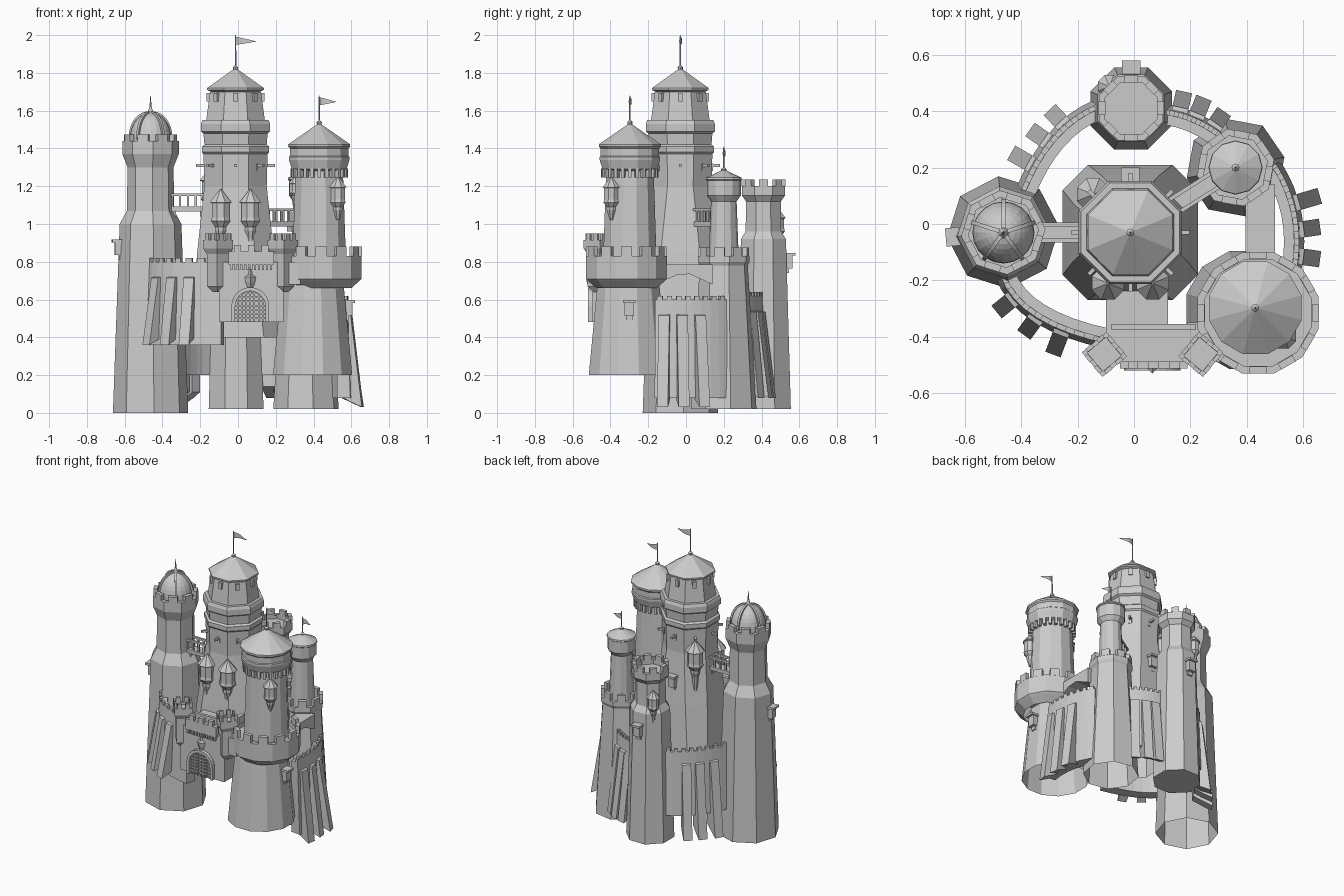
import bpy
from math import sin, cos, pi, atan2, radians
from mathutils import Vector, Matrix

if "Cube" in bpy.data.objects:
    bpy.data.objects.remove(bpy.data.objects["Cube"])

# ---------- helpers ----------
def mesh(name, verts, faces):
    me = bpy.data.meshes.new(name)
    me.from_pydata([tuple(v) for v in verts], [], faces)
    me.update()
    ob = bpy.data.objects.new(name, me)
    bpy.context.collection.objects.link(ob)
    return ob

def loft(name, rings, bottom=False, top=True):
    n = len(rings[0])
    verts = [v for r in rings for v in r]
    faces = [(k*n+i, k*n+(i+1) % n, (k+1)*n+(i+1) % n, (k+1)*n+i)
             for k in range(len(rings)-1) for i in range(n)]
    if bottom: faces.append(tuple(reversed(range(n))))
    if top: faces.append(tuple(range((len(rings)-1)*n, len(rings)*n)))
    return mesh(name, verts, faces)

def ring(c, r, z, n, rot=0):
    return [Vector((c[0]+r*cos(rot+2*pi*i/n), c[1]+r*sin(rot+2*pi*i/n), z)) for i in range(n)]

def lathe(name, c, profile, n=8, rot=0, bottom=False):
    return loft(name, [ring(c, r, z, n, rot) for r, z in profile], bottom)

def boxes(name, items):
    verts, faces = [], []
    for ctr, size, rot in items:
        m = Matrix.Translation(ctr) @ Matrix.Rotation(rot, 4, 'Z')
        b = len(verts)
        for z in (-.5, .5):
            for x, y in ((-.5, -.5), (.5, -.5), (.5, .5), (-.5, .5)):
                verts.append(m @ Vector((x*size[0], y*size[1], z*size[2])))
        faces += [tuple(b+i for i in f) for f in ((3, 2, 1, 0), (4, 5, 6, 7), (0, 1, 5, 4),
                                                  (1, 2, 6, 5), (2, 3, 7, 6), (3, 0, 4, 7))]
    return mesh(name, verts, faces)

def along(pts, k, frac, thick, z, h, closed=True):
    """merlon boxes, k on each edge of a polyline"""
    out = []
    for i in range(len(pts) if closed else len(pts)-1):
        a, b = Vector(pts[i][:2]), Vector(pts[(i+1) % len(pts)][:2])
        d = b-a
        for j in range(k):
            p = a+d*(j+.5)/k
            out.append(((p.x, p.y, z+h/2), (d.length/k*frac, thick, h), atan2(d.y, d.x)))
    return out

def merlons(name, c, r, z, n, rot=0, k=2, h=.04, thick=.025, frac=.55):
    boxes(name, along(ring(c, r, 0, n, rot), k, frac, thick, z, h))

def polar(c, r, deg):
    return (c[0]+r*cos(radians(deg)), c[1]+r*sin(radians(deg)))

def bartizan(name, c, tip, tail, s=1.0):
    z = tip
    lathe(name, c, [(.01, tail), (.022*s, z-.25*s), (.032*s, z-.22*s), (.032*s, z-.2*s), (.055*s, z-.17*s),
                    (.05*s, z-.15*s), (.05*s, z-.075*s), (.062*s, z-.07*s), (.004, z)], 8, pi/8, True)

def window_box(name, c, r, deg, z):
    """hooded window projecting from a tower face"""
    a = radians(deg)
    def P(d, zz): return polar(c, r+d, deg)+(zz,)
    boxes(name, [(P(0, z), (.05, .05, .07), a), (P(.005, z+.04), (.07, .065, .015), a),
                 (P(-.01, z-.045), (.03, .035, .03), a)])

def flag(name, c, z0, z1, zf, length):
    lathe(name+"_pole", c, [(.012, z0-.01), (.014, z0+.01), (.004, z0+.02), (.0035, z1-.01), (.001, z1)], 8)
    m = 7
    v = []
    for i in range(m):
        t = i/(m-1)
        y = c[1]+.008*sin(t*5)
        v += [(c[0]+t*length, y, zf+.022*(1-t)-.003*t), (c[0]+t*length, y, zf-.022*(1-t)-.004*t)]
    mesh(name, v, [(2*i, 2*i+1, 2*i+3, 2*i+2) for i in range(m-1)])

def bezier(a, b, c, n):
    a, b, c = Vector(a), Vector(b), Vector(c)
    ctl = 2*b-(a+c)/2
    return [a*(1-t)**2+ctl*2*t*(1-t)+c*t*t for t in [i/n for i in range(n+1)]]

def wall(name, a, b, c, z0, z1, feet, zt, zb):
    """curved curtain wall, merlons and sloping buttresses"""
    pts = bezier(a, b, c, 8)
    secs, outer = [], []
    for i, p in enumerate(pts):
        d = (pts[min(i+1, 8)]-pts[max(i-1, 0)]).normalized()
        nrm = Vector((d.y, -d.x))
        if nrm.dot(p) < 0: nrm = -nrm
        o, q = p+nrm*.027, p-nrm*.027
        m, w = p+nrm*.008, p+nrm*.045
        secs.append([Vector((u.x, u.y, z)) for u, z in
                     ((w, z0), (o, z1), (m, z1), (m, z1-.02), (q, z1-.02), (q, z0))])
        outer.append(p+nrm*.018)
    loft(name, secs, True)
    boxes(name+"_merlons", along(outer, 1, .55, .018, z1, .02, False))
    for k, f in enumerate(feet):
        f = Vector(f)
        near = min(bezier(a, b, c, 40), key=lambda p: (p-f).length)
        d = (f-near).normalized()
        s = Vector((-d.y, d.x))*.029
        prof = ((-.01, zt), (.045, zt-.015), ((f-near).length+.035, zb), ((f-near).length-.03, zb+.03), (-.01, zb+.06))
        loft(f"{name}_buttress_{k}", [[(near+d*u+s*sg).to_3d()+Vector((0, 0, z)) for u, z in prof]
                                      for sg in (-1, 1)], True)

def bridge(name, a, b, z):
    a, b = Vector(a), Vector(b)
    d = b-a
    rot, mid, s = atan2(d.y, d.x), (a+b)/2, Vector((-d.y, d.x)).normalized()*.028
    L = d.length
    items = [((mid.x, mid.y, z), (L, .07, .025), rot)]
    for sg in (-1, 1):
        p = mid+s*sg
        items.append(((p.x, p.y, z+.075), (L, .014, .014), rot))
        for t in range(5):
            q = a+d*(t+.5)/5+s*sg
            items.append(((q.x, q.y, z+.04), (.012, .012, .07), rot))
    for e in (a+d*.1, b-d*.1):
        items.append(((e.x, e.y, z-.025), (L*.2, .05, .03), rot))
    boxes(name, items)

# ---------- central keep ----------
K, E = (-.013, -.03), 1/cos(pi/8)
def chamfered(h, c, z):
    p = [(h, -h+c), (h, h-c), (h-c, h), (-h+c, h), (-h, h-c), (-h, -h+c), (-h+c, -h), (h-c, -h)]
    return [Vector((K[0]+x, K[1]+y, z)) for x, y in p]
loft("keep_body", [chamfered(.24, .09, .4), chamfered(.203, .1, .85), chamfered(.165, .097, 1.2),
                   chamfered(.17, .1, 1.38)])
lathe("keep_upper", K, [(r*E, z) for r, z in ((.17, 1.37), (.178, 1.38), (.178, 1.41), (.165, 1.42), (.17, 1.48),
      (.183, 1.49), (.183, 1.53), (.175, 1.55), (.155, 1.55), (.135, 1.7))], 8, pi/8)
lathe("keep_roof", K, [(r*E, z) for r, z in ((.13, 1.7), (.15, 1.71), (.15, 1.72), (.01, 1.82))], 8, pi/8)
flag("keep_flag", K, 1.82, 2.0, 1.97, .11)
boxes("keep_windows", [(polar(K, .14, a)+(1.67,), (.025, .025, .045), radians(a)) for a in range(0, 360, 45)])
boxes("keep_beams", [(polar(K, .185, a)+(1.31,), (.05, .014, .014), radians(a)) for a in range(0, 360, 45)])
boxes("keep_slits", [(polar(K, .166, a)+(1.3,), (.012, .02, .04), radians(a)) for a in (-90, 90, -45, 45)])
for i, x in enumerate((-.092, .066)):
    bartizan(f"keep_front_turret_{i}", (x, -.21), 1.185, .82)
bartizan("keep_back_turret", (-.145, .105), 1.3, .88)
window_box("keep_window_box", K, .19, 90, 1.0)

# ---------- domed tower (left) ----------
D, dr = (-.463, -.03), radians(5)
lathe("domed_tower", D, [(.2, 0), (.164, 1.0), (.126, 1.07), (.122, 1.3), (.15, 1.37), (.15, 1.44),
                         (.125, 1.44), (.125, 1.42), (.1, 1.42)], 8, dr)
merlons("domed_tower_merlons", D, .137, 1.44, 8, dr, 1, .035)
arc = [(.11*cos(t), 1.45+.14*sin(t)) for t in [i*pi/16 for i in range(8)]]
lathe("dome", D, [(.11, 1.42)]+arc+[(.012, 1.6), (.006, 1.62), (.001, 1.68)], 20)
for k in range(5):
    a = radians(90+72*k)
    s = Vector((-sin(a), cos(a), 0))*.007
    rings = []
    for r, z in arc+[(.005, 1.59)]:
        o, i = Vector(polar(D, r+.01, 90+72*k)+(z+.006,)), Vector(polar(D, r-.005, 90+72*k)+(z-.006,))
        rings.append([o-s, o+s, i+s, i-s])
    loft(f"dome_rib_{k}", rings, True)
window_box("domed_tower_window", D, .165, 185, .87)

# ---------- back tower ----------
B = (-.01, .41)
lathe("back_tower", B, [(.157, .02), (.129, .92), (.102, .96), (.1, 1.12), (.123, 1.15), (.123, 1.2),
                        (.1, 1.2), (.1, 1.17)], 8, pi/8, True)
merlons("back_tower_merlons", B, .112, 1.2, 8, pi/8, 1, .035)
bartizan("back_tower_turret", polar(B, .11, 135), 1.08, .82, .7)
window_box("back_tower_window", B, .13, 90, .8)

# ---------- right back tower ----------
R, rr = (.36, .2), radians(12)
lathe("slim_tower_base", R, [(.177, .02), (.13, .78), (.14, .8), (.14, .83), (.115, .83), (.115, .81)], 8, rr)
merlons("slim_tower_merlons", R, .128, .83, 8, rr, 1, .045)
lathe("slim_tower_drum", R, [(.08, .8), (.068, 1.12), (.09, 1.15), (.09, 1.23), (.096, 1.235), (.094, 1.245),
                             (.01, 1.285)], 12)
flag("slim_tower_flag", R, 1.28, 1.41, 1.375, .07)

# ---------- great round tower (front right) ----------
F, G = (.43, -.297), (.44, -.315)
lathe("great_tower_base", (.395, -.305), [(.217, .2), (.17, .68)], 12, pi/12)
lathe("great_tower_gallery", G, [(.165, .66), (.212, .7), (.222, .71), (.222, .83), (.195, .83), (.195, .8)], 12, pi/12)
merlons("gallery_merlons", G, .21, .83, 12, pi/12, 1, .05)
lathe("great_tower_drum", F, [(.147, .8), (.13, 1.28), (.15, 1.29), (.166, 1.34), (.166, 1.355), (.16, 1.36),
                              (.16, 1.4)], 12, pi/12)
lathe("great_tower_roof", F, [(.16, 1.4), (.17, 1.41), (.17, 1.422), (.008, 1.53)], 12, pi/12)
boxes("great_tower_corbels", [(polar(F, .137, a*15)+(1.27,), (.03, .018, .05), radians(a*15)) for a in range(24)])
flag("great_tower_flag", F, 1.53, 1.68, 1.65, .09)
bartizan("great_tower_turret", polar(F, .14, -45), 1.25, 1.02, .8)
bartizan("great_tower_side_turret", polar(F, .135, 170), 1.25, 1.1, .5)
window_box("great_tower_window", (.4, -.3), .18, 0, .55)

# ---------- gatehouse ----------
boxes("gatehouse", [((.07, -.43, .64), (.34, .13, .32), 0), ((.01, -.3, .64), (.22, .16, .32), 0),
                    ((.26, -.42, .74), (.14, .14, .12), 0)])
boxes("gate_parapet", [((.07, -.5, .82), (.24, .025, .07), 0), ((.07, -.365, .82), (.3, .02, .04), 0)]
      + along([(-.04, -.5), (.18, -.5)], 3, .5, .025, .855, .035, False))
boxes("gate_corbels", [((-.035+i*.021, -.5, .772), (.011, .025, .03), 0) for i in range(11)])
gx = .065
def arch(r, y, z0=.48, zc=.565):
    p = [(gx+r, z0)]+[(gx+r*cos(t*pi/12), zc+r*sin(t*pi/12)) for t in range(13)]+[(gx-r, z0)]
    return [Vector((x, y, z)) for x, z in p]
loops = [arch(.1, -.49), arch(.1, -.52), arch(.08, -.52), arch(.08, -.49)]
n = len(loops[0])
mesh("gate_arch", [v for l in loops for v in l],
     [(k*n+i, k*n+i+1, (k+1)*n+i+1, (k+1)*n+i) for k in range(3) for i in range(n-1)])
bars = []
for i in range(-3, 4):
    u = i*.022
    h = .085+(.08**2-u*u)**.5
    bars.append(((gx+u, -.503, .48+h/2), (.008, .01, h), 0))
    w = 2*(.08**2-max(0, .48+.022*(i+4)-.565)**2)**.5
    bars.append(((gx, -.503, .48+.022*(i+4)), (w, .008, .008), 0))
boxes("portcullis", bars)
lathe("gate_emblem", (gx, -.5), [(.004, .64), (.025, .69), (.03, .72), (.012, .73), (.004, .77)], 4, 0, True)
for i, (x, rot) in enumerate(((-.105, radians(-5)), (.237, radians(5)))):
    c = (x, -.462)
    lathe(f"gate_turret_{i}", c, [(.03, .64), (.06, .67), (.06, .84), (.08, .87), (.08, .915), (.06, .915),
                                  (.06, .9)], 4, rot, True)
    merlons(f"gate_turret_merlons_{i}", c, .072, .915, 4, rot, 2, .035, .014)

# ---------- curtain walls ----------
wall("front_left_wall", (-.45, -.17), (-.33, -.31), (-.08, -.4), .36, .8,
     ((-.46, -.29), (-.37, -.365), (-.275, -.43)), .73, .36)
wall("back_left_wall", (-.38, .1), (-.27, .29), (-.12, .4), .2, .64,
     ((-.275, .38), (-.34, .315), (-.405, .235)), .57, .05)
wall("back_right_wall", (.1, .38), (.22, .345), (.33, .27), .2, .62,
     ((.17, .435), (.235, .415), (.3, .37)), .55, .08)
wall("right_wall", (.48, .2), (.55, .03), (.55, -.16), .08, .6,
     ((.625, .09), (.625, -.015), (.625, -.12)), .53, .03)

# ---------- bridges ----------
bridge("left_bridge", (-.37, -.03), (-.16, -.03), 1.08)
bridge("right_bridge", (.12, .05), (.31, .17), 1.0)
secs = []
for y, z in ((-.16, .68), (-.05, .73), (.02, .735), (.14, .68)):
    secs.append([Vector((x, y, zz)) for x, zz in ((.395, z), (.395, .785), (.5, .785), (.5, z))])
loft("covered_passage", secs, True)
